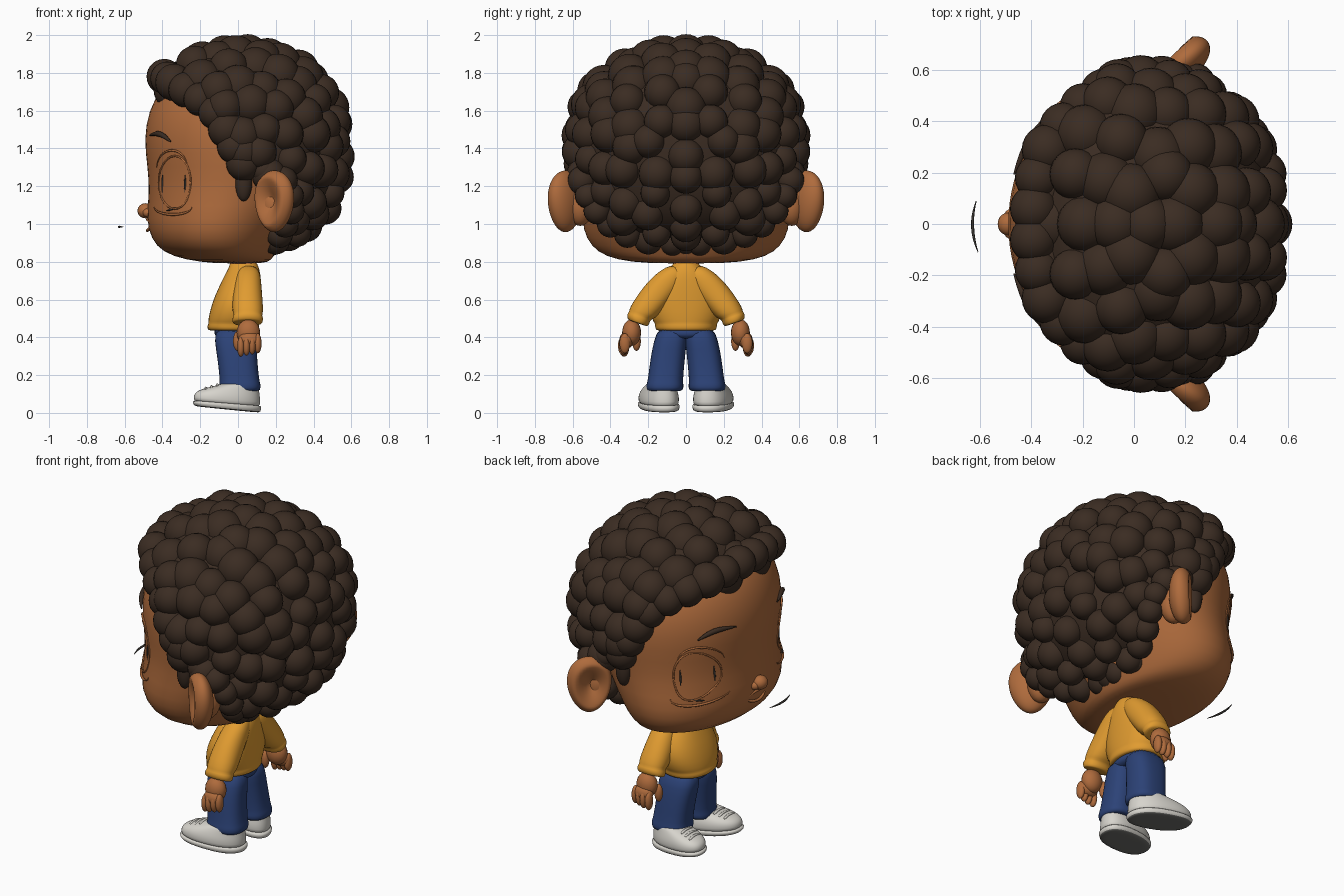
import bpy, bmesh, math, random
from mathutils import Vector, Matrix

default = bpy.data.objects.get("Cube")
if default:
    bpy.data.objects.remove(default)
random.seed(4)


def material(name, r, g, b):
    m = bpy.data.materials.new(name)
    m.use_nodes = True
    m.diffuse_color = (r, g, b, 1)
    node = next(n for n in m.node_tree.nodes if n.type == 'BSDF_PRINCIPLED')
    node.inputs["Base Color"].default_value = (r, g, b, 1)
    node.inputs["Roughness"].default_value = 0.7
    return m


SKIN = material("warm skin", .43, .148, .046)
HAIR = material("dark brown hair", .043, .025, .016)
YELLOW = material("mustard knit", .75, .33, .03)
BLUE = material("navy denim", .025, .055, .185)
WHITE = material("off white shoe", .68, .66, .61)
GREY = material("dark grey tread", .15, .15, .14)
DARK = material("dark line", .04, .035, .03)


def finish(name, bm, mat, mirror=False, subdiv=0):
    bmesh.ops.recalc_face_normals(bm, faces=bm.faces)
    mesh = bpy.data.meshes.new(name)
    bm.to_mesh(mesh)
    bm.free()
    mesh.materials.append(mat)
    mesh.shade_smooth()
    ob = bpy.data.objects.new(name, mesh)
    bpy.context.collection.objects.link(ob)
    if mirror:
        mod = ob.modifiers.new("Mirror", 'MIRROR')
        mod.use_axis = (False, True, False)
        mod.use_mirror_merge = False
    if subdiv:
        mod = ob.modifiers.new("Smooth", 'SUBSURF')
        mod.levels = mod.render_levels = subdiv
    return ob


def loft(name, rings, mat, power=2.2, mirror=False, tilt=0, warp=None, sides=28):
    """Skin a stack of rounded rings given as (z, x0, x1, y0, y1)."""
    bm = bmesh.new()
    loops = []
    for z, x0, x1, y0, y1 in rings:
        loop = []
        for k in range(sides):
            a = math.tau * k / sides
            c, s = math.cos(a), math.sin(a)
            u = math.copysign(abs(c) ** (2 / power), c)
            w = math.copysign(abs(s) ** (2 / power), s)
            dy = w * (y1 - y0) / 2
            p = Vector(((x0 + x1) / 2 + u * (x1 - x0) / 2, (y0 + y1) / 2 + dy, z + tilt * dy))
            loop.append(bm.verts.new(warp(p) if warp else p))
        loops.append(loop)
    for a, b in zip(loops, loops[1:]):
        for k in range(sides):
            n = (k + 1) % sides
            bm.faces.new((a[k], a[n], b[n], b[k]))
    bm.faces.new(loops[0])
    bm.faces.new(loops[-1])
    return finish(name, bm, mat, mirror, 1)


def balls(name, specs, mat, mirror=False, seg=20):
    """Join ellipsoids given as (centre, radii)."""
    bm = bmesh.new()
    for loc, scale in specs:
        mx = Matrix.Translation(loc) @ Matrix.Diagonal((*scale, 1))
        bmesh.ops.create_uvsphere(bm, u_segments=seg, v_segments=seg * 3 // 5, radius=1, matrix=mx)
    return finish(name, bm, mat, mirror)


def tube(name, points, width, mat, mirror=False, taper=False):
    cu = bpy.data.curves.new(name, 'CURVE')
    cu.dimensions = '3D'
    cu.bevel_depth = width
    cu.bevel_resolution = 2
    cu.use_fill_caps = True
    for side in ((1, -1) if mirror else (1,)):
        sp = cu.splines.new('POLY')
        sp.points.add(len(points) - 1)
        for i, (pt, p) in enumerate(zip(sp.points, points)):
            pt.co = (p[0], p[1] * side, p[2], 1)
            if taper:
                pt.radius = .25 + .75 * math.sin(math.pi * i / (len(points) - 1))
    cu.materials.append(mat)
    ob = bpy.data.objects.new(name, cu)
    bpy.context.collection.objects.link(ob)


def lerp_table(table, z):
    for a, b in zip(table, table[1:]):
        if z <= b[0]:
            t = max(0, (z - a[0]) / (b[0] - a[0]))
            return [p + (q - p) * t for p, q in zip(a, b)]
    return table[-1]


# Head: round skull with a wide jaw, as (z, front, back, half width)
HEAD = [(.79, -.12, .14, .2), (.81, -.28, .18, .37), (.85, -.4, .2, .47), (.92, -.46, .24, .53),
        (1.02, -.488, .3, .555), (1.17, -.47, .4, .545), (1.3, -.48, .46, .56),
        (1.45, -.5, .49, .57), (1.6, -.475, .48, .54), (1.72, -.41, .42, .46),
        (1.82, -.28, .3, .3), (1.87, -.1, .15, .12)]
loft("head", [(z, a, b, -w, w) for z, a, b, w in HEAD], SKIN, 2, sides=40)


def on_face(x, z):
    _, a, b, w = lerp_table(HEAD, z)
    u = min(1, abs((x - (a + b) / 2) / ((b - a) / 2)))
    return (x, w * math.sqrt(1 - u * u), z)


# Face details
balls("nose", [((-.49, 0, 1.07), (.042, .045, .04))], SKIN)
balls("nostrils", [((-.475, .035, 1.06), (.03, .025, .025))], SKIN, True)
ring = [math.tau * k / 28 for k in range(29)]
tube("eyelid_rim", [on_face(-.335 + .085 * math.cos(a), 1.22 + .14 * math.sin(a)) for a in ring],
     .005, SKIN, True)
tube("eyelid_crease", [on_face(-.35 + .08 * math.cos(a), 1.3 + .09 * math.sin(a)) for a in ring[:15]],
     .006, SKIN, True, True)
tube("lower_lash", [on_face(-.345 + .1 * math.cos(a), 1.09 + .04 * math.sin(a)) for a in ring[14:]],
     .007, SKIN, True, True)
tube("lower_lash_line", [on_face(-.38 + .01 * k, 1.07 + .003 * k) for k in range(6)], .006, DARK, True, True)
for label, x in (("front", -.4), ("rear", -.28)):
    tube(label + "_eye_slit", [on_face(x, 1.16 + .02 * k) for k in range(6)], .006, DARK, True, True)
tube("eyebrow", [on_face(-.467 + .011 * k, 1.47 + .02 * math.sin(k / 3) - .003 * k) for k in range(11)],
     .015, HAIR, True, True)
tube("lips", [(-.48 + 3 * (.08 * math.cos(a)) ** 2, .08 * math.cos(a), .995 + .03 * math.sin(a)) for a in ring],
     .008, SKIN)
tube("mouth_line", [(-.63 + 1.8 * y * y, y, .985) for y in (k / 50 - .11 for k in range(11))],
     .006, DARK, False, True)

# Ears: thick rounded shells, dished on the outer face and flared backwards
bm = bmesh.new()
bmesh.ops.create_uvsphere(bm, u_segments=40, v_segments=28, radius=1)
for v in bm.verts:
    if v.co.y > 0:
        v.co.y -= 1.6 * max(0, .8 - math.hypot(v.co.x + .12, v.co.z))
    v.co.x *= 1 + .15 * v.co.z
bm.transform(Matrix.Translation((.192, .638, 1.12)) @ Matrix.Rotation(.67, 4, 'Z')
             @ Matrix.Diagonal((.12, .072, .163, 1)))
finish("ear", bm, SKIN, True)
balls("ear_root", [((.19, .56, 1.1), (.075, .07, .11))], SKIN, True)

# Hair: rows of curls over a scalp shell, trimmed along a hairline
HAIRLINE = [(.86, .1), (1.05, .25), (1.14, .23), (1.22, .1), (1.4, .0),
            (1.52, -.04), (1.62, -.14), (1.71, -.33), (1.78, -1)]


def hair_point(d, inset):
    e = 2 + 1.3 * min(1, max(0, -2 * d.x)) + .85 * max(0, -d.z)
    s = (math.hypot(d.x, d.y) ** e + abs(d.z) ** e) ** (-1 / e)
    return Vector((.07 + d.x * s * (.555 - inset), d.y * s * (.665 - inset), 1.42 + d.z * s * (.58 - inset)))


def in_hair(p, margin=0):
    return p.z > .88 and p.x > lerp_table(HAIRLINE, p.z)[1] - margin


curls = []
for row in range(6):
    lat = row * .28
    count = max(3, round(23 * math.cos(lat)))
    for k in range(count):
        a = math.tau * (k + .5 * (row % 2)) / count + random.uniform(-.08, .08)
        tilt = lat + random.uniform(-.07, .07) * (row > 0)
        d = Vector((math.cos(tilt) * math.sin(a), math.sin(tilt), math.cos(tilt) * math.cos(a))).normalized()
        r = .094 + .018 * d.z + random.uniform(-.008, .01)
        p = hair_point(d, r + random.uniform(-.008, .01))
        if in_hair(p):
            for side in ((1, -1) if row else (1,)):
                curls.append(((p.x, p.y * side, p.z), (r, r, r)))
balls("hair_curls", curls, HAIR, seg=24)
FRINGE = [(-.39, .06, 1.78), (-.375, .18, 1.77), (-.34, .29, 1.75), (-.275, .38, 1.71), (-.2, .46, 1.66),
          (-.12, .515, 1.59), (-.06, .545, 1.5), (-.02, .56, 1.41), (.03, .555, 1.32)]
balls("hair_fringe", [(p, [random.uniform(.088, .1)] * 3) for p in FRINGE], HAIR, True, 24)
NAPE = [(.17, .07, .905), (.2, .2, .915), (.22, .31, .945), (.25, .4, 1.0), (.28, .47, 1.07),
        (.28, .52, 1.15), (.24, .55, 1.23), (.14, .56, 1.28)]
balls("nape_curls", [(p, [random.uniform(.068, .078)] * 3) for p in NAPE], HAIR, True)
balls("sideburn", [((.03, .545, 1.22), (.045, .04, .1))], HAIR, True)
bm = bmesh.new()
bmesh.ops.create_uvsphere(bm, u_segments=64, v_segments=48, radius=1)
for v in bm.verts:
    v.co = hair_point(v.co.normalized(), .075)
bmesh.ops.delete(bm, geom=[f for f in bm.faces if not in_hair(f.calc_center_median(), -.02)], context='FACES')
finish("scalp", bm, HAIR)

# Neck and sweater
loft("neck", [(z, -.045, .1, -.07, .07) for z in (.7, .76, .84)], SKIN)
loft("sweater_body", [(.435, -.14, .1, -.14, .14), (.437, -.16, .11, -.16, .16), (.46, -.165, .115, -.165, .165),
                      (.475, -.155, .11, -.165, .165), (.49, -.16, .115, -.18, .18), (.58, -.14, .12, -.205, .205),
                      (.67, -.1, .122, -.17, .17), (.74, -.065, .12, -.115, .115), (.775, -.045, .108, -.078, .078),
                      (.795, -.045, .1, -.065, .065), (.797, -.03, .09, -.05, .05)], YELLOW)
loft("sleeve", [(.475, -.02, .125, .215, .3), (.477, -.03, .13, .2, .31), (.505, -.03, .135, .19, .312),
                (.515, -.02, .125, .185, .3), (.53, -.03, .135, .155, .3), (.6, -.03, .13, .1, .255),
                (.67, -.02, .125, .04, .2), (.73, -.01, .12, .01, .14), (.775, .01, .1, 0, .075)],
     YELLOW, mirror=True, tilt=.35)

# Hands: palm, four fingers and a thumb
fingers = [((.015 + .03 * k, .332 - .004 * abs(k - 1), .35 + .006 * k), (.02, .028, .053)) for k in range(4)]
balls("hand", [((.055, .288, .425), (.062, .05, .07)), ((.06, .315, .385), (.06, .038, .045)),
               ((-.003, .262, .38), (.023, .023, .052))] + fingers, SKIN, True)

# Trousers with turned hems
loft("trouser_leg", [(.115, -.08, .1, .04, .19), (.117, -.1, .12, .013, .21), (.155, -.1, .12, .013, .21),
                     (.165, -.095, .113, .017, .203), (.3, -.11, .1, .005, .187), (.38, -.125, .1, -.005, .17),
                     (.46, -.12, .09, -.01, .145)], BLUE, 2.6, mirror=True)
loft("trouser_hips", [(.39, -.1, .08, -.1, .1), (.41, -.13, .1, -.15, .15), (.47, -.125, .09, -.15, .15)], BLUE)


# Shoes: toes turned outwards and lifted a little
def splay(p):
    lift = .1 * (.12 - p.x) * max(0, 1 - p.z / .17)
    return Vector((p.x, p.y + .125 + .18 * (.05 - p.x), p.z + lift))


def shoe_rings(*rows):
    return [(z, a, b, -w, w) for z, a, b, w in rows]


sole = loft("shoe_sole", shoe_rings((0, -.21, .105, .088), (.002, -.235, .12, .1), (.035, -.245, .127, .106),
                                    (.04, -.23, .117, .098)), WHITE, 2.4, True, warp=splay)
sole.data.materials.append(GREY)
for face in sole.data.polygons:
    if face.normal.z < -.5:
        face.material_index = 1
loft("shoe_upper", shoe_rings((.03, -.225, .11, .092), (.04, -.235, .118, .1), (.075, -.235, .118, .101),
                              (.1, -.22, .115, .095), (.12, -.185, .112, .088), (.138, -.125, .11, .08),
                              (.153, -.085, .11, .074), (.155, -.06, .09, .055)), WHITE, 2.3, True, warp=splay)
for n, (x, z) in enumerate(((-.17, .124), (-.14, .135), (-.11, .146))):
    lace = [splay(Vector((x, k * .012, z - .0008 * k * k))) for k in range(-4, 5)]
    tube("shoe_lace_" + str(n + 1), lace, .007, WHITE, True)
